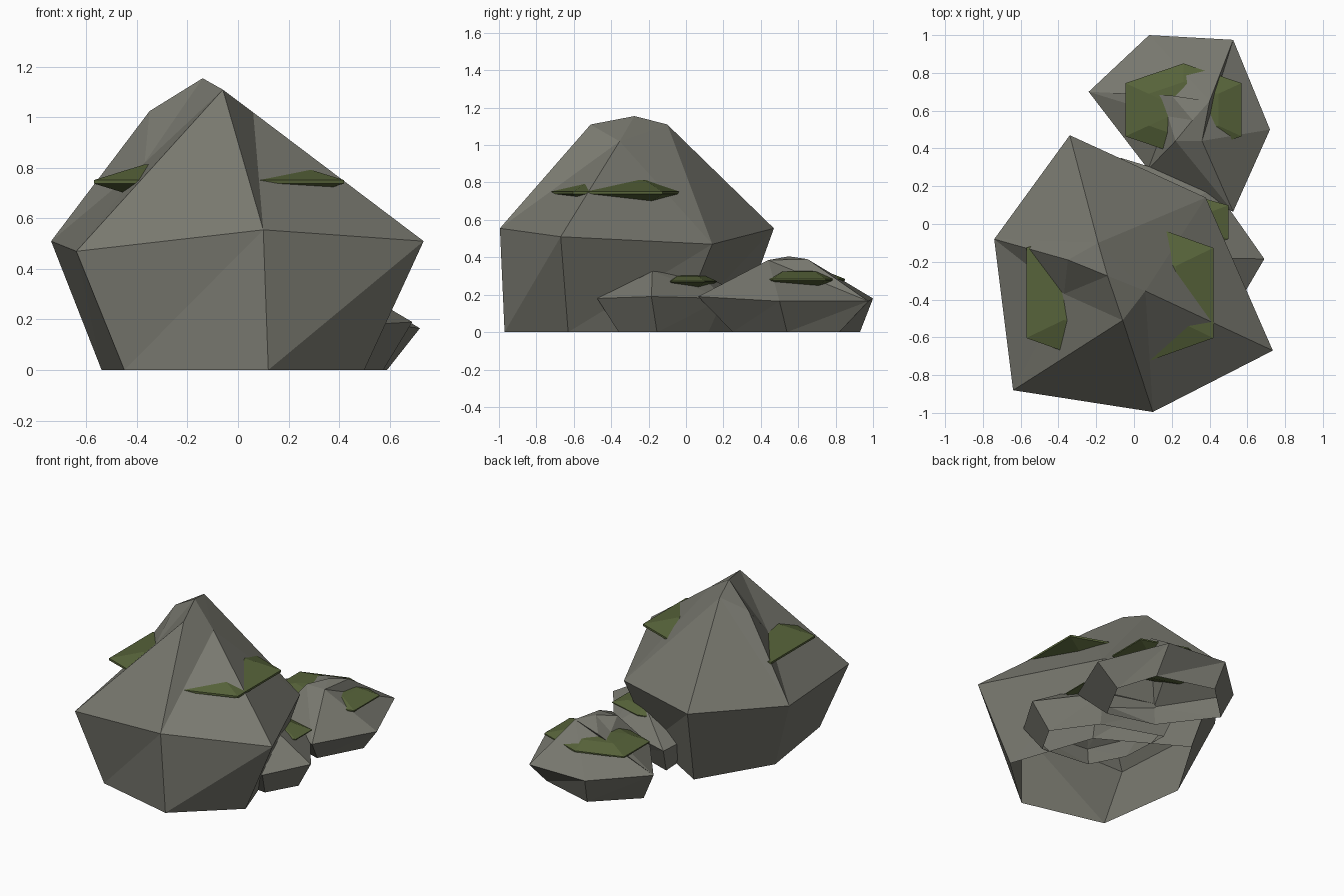
import bpy, bmesh, math


def material(name, rgb):
    m = bpy.data.materials.new(name)
    m.diffuse_color = (*rgb, 1)
    return m


STONE = material("grey_stone", (0.19, 0.19, 0.16))
MOSS = material("green_moss", (0.095, 0.125, 0.042))


def make(name, verts, faces, mat):
    bm = bmesh.new()
    vs = [bm.verts.new(v) for v in verts]
    for f in faces:
        bm.faces.new([vs[i] for i in f])
    bmesh.ops.recalc_face_normals(bm, faces=bm.faces)
    me = bpy.data.meshes.new(name)
    bm.to_mesh(me)
    bm.free()
    me.materials.append(mat)
    ob = bpy.data.objects.new(name, me)
    bpy.context.collection.objects.link(ob)


# faceted cap: six shoulder points (0-5), four crown points (6-9), peak (10), dent (11)
CAP = [(0, 1, 8), (1, 9, 8), (1, 11, 9), (1, 2, 11), (2, 6, 11), (6, 10, 11), (11, 10, 9),
       (2, 3, 6), (3, 7, 6), (3, 4, 7), (4, 5, 7), (5, 8, 7), (5, 0, 8),
       (6, 7, 10), (7, 8, 10), (8, 9, 10)]


def rock(name, shoulder, crown, base):
    # the shell is open underneath
    verts = shoulder + crown + [(x, y, 0) for x, y in base]
    faces = list(CAP)
    for i in range(6):
        j = (i + 1) % 6
        faces += [(i, 12 + i, j), (j, 12 + i, 12 + j)]
    make(name, verts, faces, STONE)


def moss(name, c, r):
    # flattened hexagonal pad that pokes out through the sides of a rock
    verts = []
    for s, h in ((0.6, 0.8), (1, 0.08), (1, -0.08), (0.6, -0.8)):
        for k in range(6):
            a = math.radians(30 + 60 * k)
            sy = math.sin(a) * (1 if k in (1, 4) else 1.15)
            verts.append((c[0] + r[0] * s * math.cos(a), c[1] + r[1] * s * sy, c[2] + r[2] * h))
    verts += [(c[0], c[1], c[2] + r[2]), (c[0], c[1], c[2] - r[2])]
    faces = []
    for k in range(6):
        n = (k + 1) % 6
        faces += [(k, n, 24), (18 + n, 18 + k, 25)]
        for row in (0, 6, 12):
            faces.append((row + k, row + 6 + k, row + 6 + n, row + n))
    make(name, verts, faces, MOSS)


# large boulder
rock("large_boulder",
     [(-.34, .47, .555), (-.74, -.08, .51), (-.64, -.88, .47),
      (.10, -.995, .555), (.735, -.67, .51), (.38, .14, .47)],
     [(-.06, -.51, 1.11), (.06, -.355, 1.02), (-.19, -.10, 1.11),
      (-.35, -.19, 1.025), (-.14, -.275, 1.155), (-.37, -.37, .82)],
     [(-.25, .27), (-.54, -.21), (-.45, -.83), (.12, -.97), (.50, -.63), (.30, -.05)])
moss("large_boulder_moss", (-.075, -.365, .745), (.572, .415, .085))

# low rock at the back
rock("back_rock",
     [(.08, 1.0, .18), (-.24, .70, .19), (.075, .29, .165),
      (.525, .065, .19), (.72, .50, .165), (.525, .975, .165)],
     [(.22, .44, .385), (.36, .44, .385), (.40, .65, .39),
      (.20, .68, .35), (.31, .55, .405), (.18, .57, .33)],
     [(.11, .93), (-.15, .68), (.11, .34), (.435, .25), (.59, .54), (.50, .82)])
moss("back_rock_moss", (.262, .605, .28), (.355, .245, .055))

# small rock wedged beside the boulder
rock("side_rock",
     [(-.07, .35, .18), (-.12, -.10, .19), (.05, -.40, .17),
      (.52, -.475, .18), (.69, -.185, .19), (.42, .20, .18)],
     [(.22, -.18, .32), (.46, -.18, .325), (.26, .08, .31),
      (.12, .04, .29), (.25, -.03, .335), (.12, -.1, .29)],
     [(-.03, .26), (-.01, -.09), (.11, -.32), (.46, -.36), (.575, -.155), (.38, .12)])
moss("side_rock_moss", (.26, .01, .27), (.277, .155, .038))
